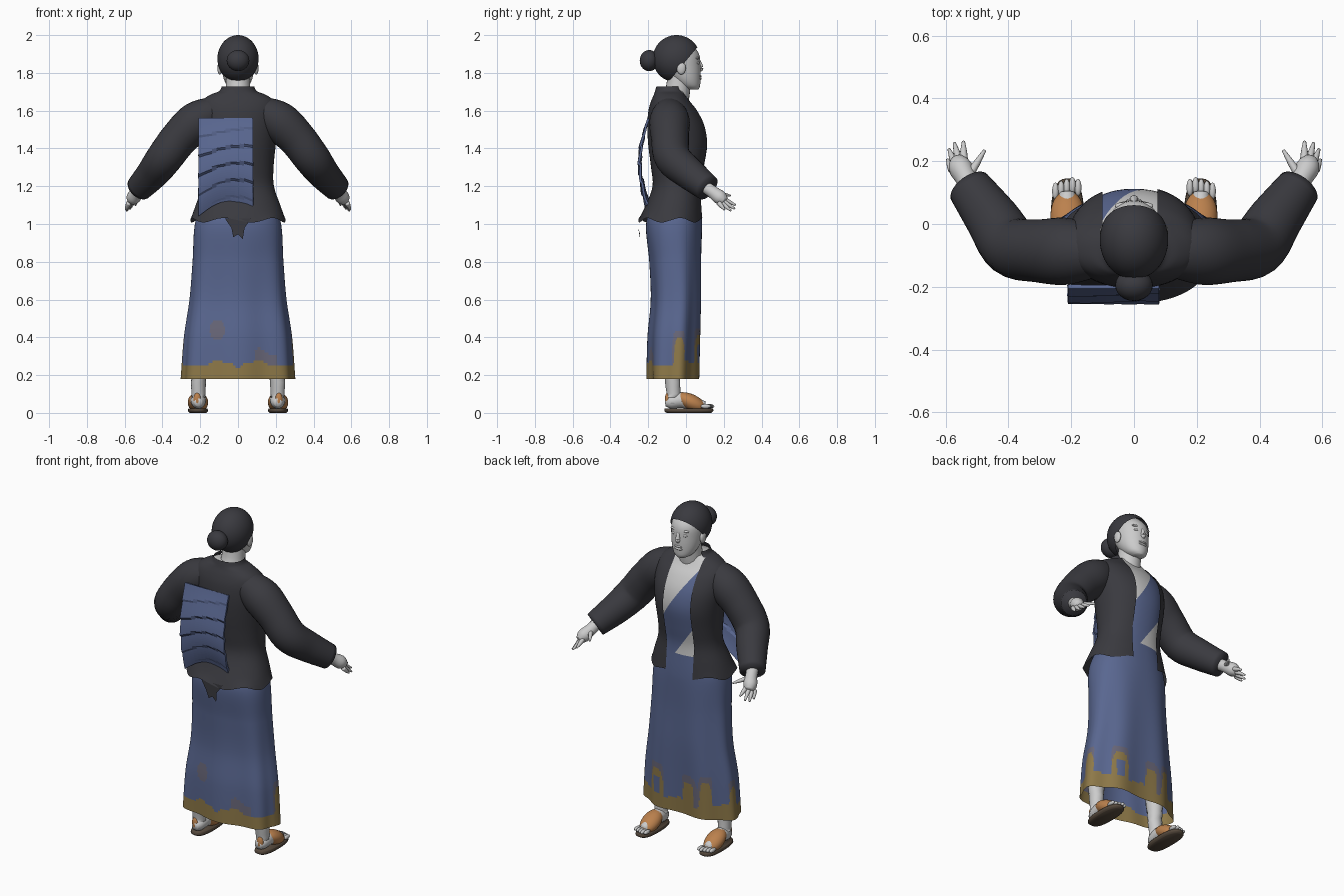
import bpy, bmesh, math
from mathutils import Vector, Matrix

if "Cube" in bpy.data.objects:
    bpy.data.objects.remove(bpy.data.objects["Cube"])


def material(name, r, g, b):
    m = bpy.data.materials.new(name)
    m.use_nodes = True
    m.diffuse_color = (r, g, b, 1)
    m.node_tree.nodes["Principled BSDF"].inputs["Base Color"].default_value = (r, g, b, 1)
    return m


charcoal = material("charcoal cloth", .042, .042, .05)
skin = material("pale grey skin", .6, .6, .6)
blue = material("blue cloth", .1, .135, .28)
gold = material("gold hem", .27, .19, .065)
mauve = material("mauve fade", .14, .135, .19)
tan = material("tan leather", .5, .22, .075)
brown = material("dark sole", .09, .065, .045)


def finish(name, bm, mats, rule=None, smooth=True):
    """Turn a bmesh into an object, colouring faces by an optional rule."""
    for f in bm.faces:
        f.smooth = smooth
        if rule:
            f.material_index = rule(f.calc_center_median())
    me = bpy.data.meshes.new(name)
    bm.to_mesh(me)
    bm.free()
    for m in mats:
        me.materials.append(m)
    ob = bpy.data.objects.new(name, me)
    bpy.context.collection.objects.link(ob)
    return ob


def spline(pts, steps):
    """Resample points of any dimension along a Catmull-Rom curve."""
    out = []
    for i in range(len(pts) - 1):
        quad = [pts[max(i - 1, 0)], pts[i], pts[i + 1], pts[min(i + 2, len(pts) - 1)]]
        for s in range(steps):
            t = s / steps
            out.append([.5 * (2 * b + (c - a) * t + (2 * a - 5 * b + 4 * c - d) * t * t
                              + (3 * b - a - 3 * c + d) * t ** 3) for a, b, c, d in zip(*quad)])
    return out + [list(pts[-1])]


def skin_rings(rings, cap=True):
    bm = bmesh.new()
    rows = [[bm.verts.new(p) for p in r] for r in rings]
    n = len(rows[0])
    for a, b in zip(rows, rows[1:]):
        for j in range(n):
            k = (j + 1) % n
            bm.faces.new((a[j], a[k], b[k], b[j]))
    if cap:
        bm.faces.new(rows[0][::-1])
        bm.faces.new(rows[-1])
    return bm


def loft(profile, segs=48, steps=4, power=2, cap=True, cx=0, wave=None):
    """Stack rounded cross-sections given as (z, centre y, half width, half depth)."""
    rings = []
    for z, cy, rx, ry in spline(profile, steps):
        ring = []
        for j in range(segs):
            a = math.tau * j / segs
            c, s = math.cos(a), math.sin(a)
            p = Vector((cx + rx * math.copysign(abs(c) ** (2 / power), c),
                        cy + ry * math.copysign(abs(s) ** (2 / power), s), z))
            ring.append(wave(p, a) if wave else p)
        rings.append(ring)
    return skin_rings(rings, cap)


def tube(name, path, mat, segs=16, steps=4, side=1):
    """Sweep a circle along (x, y, z, radius) points."""
    pts = [(Vector((p[0] * side, p[1], p[2])), p[3]) for p in spline(path, steps)]
    rings = []
    for i, (c, r) in enumerate(pts):
        d = pts[min(i + 1, len(pts) - 1)][0] - pts[max(i - 1, 0)][0]
        q = d.to_track_quat('Z', 'Y')
        rings.append([c + q @ Vector((r * math.cos(math.tau * j / segs),
                                      r * math.sin(math.tau * j / segs), 0)) for j in range(segs)])
    return finish(name, skin_rings(rings), [mat])


def ball(centre, radii, segs=24, tilt=0):
    bm = bmesh.new()
    mat = Matrix.Translation(centre) @ Matrix.Rotation(tilt, 4, 'X') @ Matrix.Diagonal((*radii, 1))
    bmesh.ops.create_uvsphere(bm, u_segments=segs, v_segments=segs // 2 + 2, radius=1, matrix=mat)
    return bm


def cut(bm, co, no, clear=False):
    bmesh.ops.bisect_plane(bm, geom=bm.verts[:] + bm.edges[:] + bm.faces[:],
                           plane_co=co, plane_no=no, clear_inner=clear)


# Long skirt; painted columns rise from the hem at (angle, half width, height)
columns = [(.09, .1, .15), (.71, .23, .16), (2.0, .24, .13), (2.53, .15, .15), (3.05, .09, .12)]


def skirt_rule(c):
    a = math.atan2(c.y + .06, c.x)
    top = .262 + .014 * math.sin(5 * a) + .008 * math.sin(13 * a)
    fade = top + (.06 if abs(a + .75) < .25 else 0)
    for mid, half, height in columns:
        u = abs(a - mid) / half
        if u < 1:
            top = max(top, .25 + height * (1 - u ** 4) ** .5)
        if u < 1.4:
            fade = max(fade, .29 + height * (1 - (u / 1.4) ** 4) ** .5)
    hole = abs(a - .71) < .1 and .27 < c.z < .36
    spot = c.y < -.1 and ((c.x + .11) / .04) ** 2 + ((c.z - .44) / .055) ** 2 < 1
    if c.z < top and not hole:
        return 1
    return 2 if spot or (top > .3 or abs(a - 2.3) < .12 or a < 0) and top < c.z < fade else 0


def folds(p, a):
    k = max(0, 1 - p.z) * .012
    return p + Vector((math.cos(a), math.sin(a), 0)) * k * math.sin(7 * a)


finish("skirt", loft([(.18, -.065, .298, .135), (.4, -.06, .283, .137), (.6, -.05, .255, .132),
                      (.8, -.055, .24, .137), (1, -.063, .228, .148), (1.14, -.045, .18, .123)],
                     segs=216, steps=18, power=2.3, cap=False, wave=folds),
       [blue, gold, mauve], skirt_rule)

# Body under the jacket, with the diagonal sash as coloured faces
coat = [(1.02, -.08, .252, .172), (1.1, -.063, .224, .15), (1.2, -.047, .19, .13),
        (1.3, -.042, .188, .143), (1.42, -.04, .2, .16), (1.52, -.05, .212, .155),
        (1.6, -.067, .212, .132), (1.65, -.08, .195, .105), (1.685, -.084, .145, .086),
        (1.703, -.084, .1, .08), (1.728, -.084, .086, .073)]
body = loft([(z, cy, rx * .95, ry * .95) for z, cy, rx, ry in coat[1:-1]], power=2.2)
upper = (Vector((-.13, 0, 1.69)), Vector((.29, 0, .19)))
lower = (Vector((-.1, 0, 1.31)), Vector((.17, 0, .12)))
for co, no in (upper, lower):
    cut(body, co, no)
finish("body_and_sash", body, [skin, blue],
       lambda c: int((c - upper[0]).dot(upper[1]) < 0 < (c - lower[0]).dot(lower[1])))


# Jacket, open at the front
def ragged(p, a):
    if p.z < 1.06:
        p.z += .012 * math.sin(6 * a) * (1.06 - p.z) / .04
    return p


jacket = loft(coat, segs=64, power=2.2, cap=False, wave=ragged)
left_edge, right_edge = .075, -.1
for x in (left_edge, right_edge):
    cut(jacket, (x, 0, 0), (1, 0, 0))
opening = [f for f in jacket.faces if f.calc_center_median().y > -.04
           and right_edge < f.calc_center_median().x < left_edge]
bmesh.ops.delete(jacket, geom=opening, context='FACES')
finish("jacket", jacket, [charcoal])

# Tail of the jacket at the back
bm = bmesh.new()
tail = [(-.07, -.247, 1.03), (-.035, -.253, .98), (-.025, -.243, .93), (0, -.243, .945),
        (.025, -.243, .92), (.035, -.253, .98), (.07, -.247, 1.03)]
bm.faces.new([bm.verts.new(p) for p in tail])
finish("jacket_tail", bm, [charcoal], smooth=False)

# Pleated shawl panel hanging down the back
bm = bmesh.new()
cols, rows = 12, 40
grid = []
for i in range(rows + 1):
    t = i / rows
    row = []
    for j in range(cols + 1):
        u = j / cols
        pleat = .012 * ((t * 5 + .45 * u) % 1) * math.sin(math.pi * t)
        row.append(bm.verts.new((-.21 + .29 * u, -.205 - .04 * math.sin(math.pi * t) - pleat,
                                 1.56 - t * (.52 - .06 * math.sin(math.pi * u) - .04 * u))))
    grid.append(row)
for a, b in zip(grid, grid[1:]):
    for j in range(cols):
        bm.faces.new((a[j], b[j], b[j + 1], a[j + 1]))
shawl = finish("back_shawl", bm, [blue], smooth=False)
thick = shawl.modifiers.new("thickness", 'SOLIDIFY')
thick.thickness = .012

# Neck and head
tube("neck", [(0, -.07, 1.62, .078), (0, -.045, 1.7, .066), (0, -.035, 1.79, .062)], skin, 24)
finish("head", loft([(1.712, .035, .028, .03), (1.73, .02, .055, .054), (1.77, 0, .076, .077),
                     (1.83, -.02, .088, .097), (1.9, -.035, .092, .104), (1.95, -.05, .075, .08),
                     (1.98, -.05, .03, .035)], segs=40), [skin])
tube("nose", [(0, .064, 1.875, .007), (0, .074, 1.85, .01), (0, .078, 1.825, .014),
              (0, .072, 1.812, .01)], skin)
for name, z, h in (("upper_lip", 1.783, .007), ("lower_lip", 1.77, .008)):
    finish(name, ball((0, .071, z), (.027, .012, h)), [skin])

# Hair cap and bun
hair = ball((0, -.05, 1.875), (.109, .126, .125), 48)
cut(hair, (0, .055, 1.93), (0, -1.2, 1), clear=True)
finish("hair_cap", hair, [charcoal])
finish("hair_bun", ball((0, -.195, 1.865), (.06, .05, .056)), [charcoal])

for side, word in ((1, "left"), (-1, "right")):
    # Face details
    finish(word + "_ear", ball((side * .096, -.025, 1.825), (.013, .024, .034)), [skin])
    finish(word + "_eye", ball((side * .034, .061, 1.852), (.017, .01, .008)), [skin])
    finish(word + "_brow", ball((side * .035, .058, 1.878), (.026, .011, .007)), [skin])

    # Sleeve, running up into the shoulder
    tube(word + "_sleeve", [(.04, -.088, 1.62, .055), (.13, -.088, 1.59, .085), (.22, -.087, 1.54, .107),
                            (.31, -.085, 1.455, .1), (.39, -.07, 1.35, .096), (.45, .015, 1.27, .086),
                            (.523, .115, 1.19, .071)], charcoal, 28, 5, side)

    # Hand
    tube(word + "_palm", [(.51, .09, 1.205, .034), (.532, .14, 1.17, .033), (.553, .18, 1.14, .038),
                          (.562, .205, 1.12, .024)], skin, 16, 4, side)
    tips = {"thumb": (.475, .235, 1.15), "index": (.543, .263, 1.1), "middle": (.572, .258, 1.08),
            "ring": (.589, .238, 1.07), "little": (.594, .205, 1.075)}
    for i, (finger, tip) in enumerate(tips.items()):
        root = Vector((.525, .155, 1.165)) if i == 0 else Vector((.53 + .012 * i, .205 - .008 * i, 1.14 - .007 * i))
        mid = (root + Vector(tip)) / 2
        tube(f"{word}_{finger}_finger", [(*root, .014), (*mid, .011), (*tip, .005)], skin, 10, 3, side)

    # Leg, foot and toes
    tube(word + "_leg", [(.2, -.07, .45, .06), (.208, -.072, .2, .043), (.21, -.066, .1, .037),
                         (.21, -.066, .05, .038)], skin, 20, 4, side)
    tube(word + "_foot", [(.21, -.11, .055, .02), (.21, -.08, .058, .036), (.21, -.02, .068, .042),
                          (.212, .05, .047, .036), (.213, .1, .036, .024)], skin, 20, 4, side)
    for i in range(5):
        finish(f"{word}_toe_{i + 1}", ball((side * (.178 + .018 * i), .122 - .006 * abs(i - 1), .035),
                                           (.011, .028, .012), 12), [skin])

    # Sandal with a sloping instep strap and a small heel tab
    finish(word + "_sole", loft([(0, .015, .045, .118), (.01, .015, .053, .13), (.024, .015, .05, .127)],
                                segs=32, power=2.6, cx=side * .212), [brown])
    finish(word + "_strap", ball((side * .212, .028, .056), (.054, .086, .042), 28, -.45), [tan])
    finish(word + "_heel_tab", ball((side * .216, -.098, .07), (.02, .014, .038), 16), [tan])
